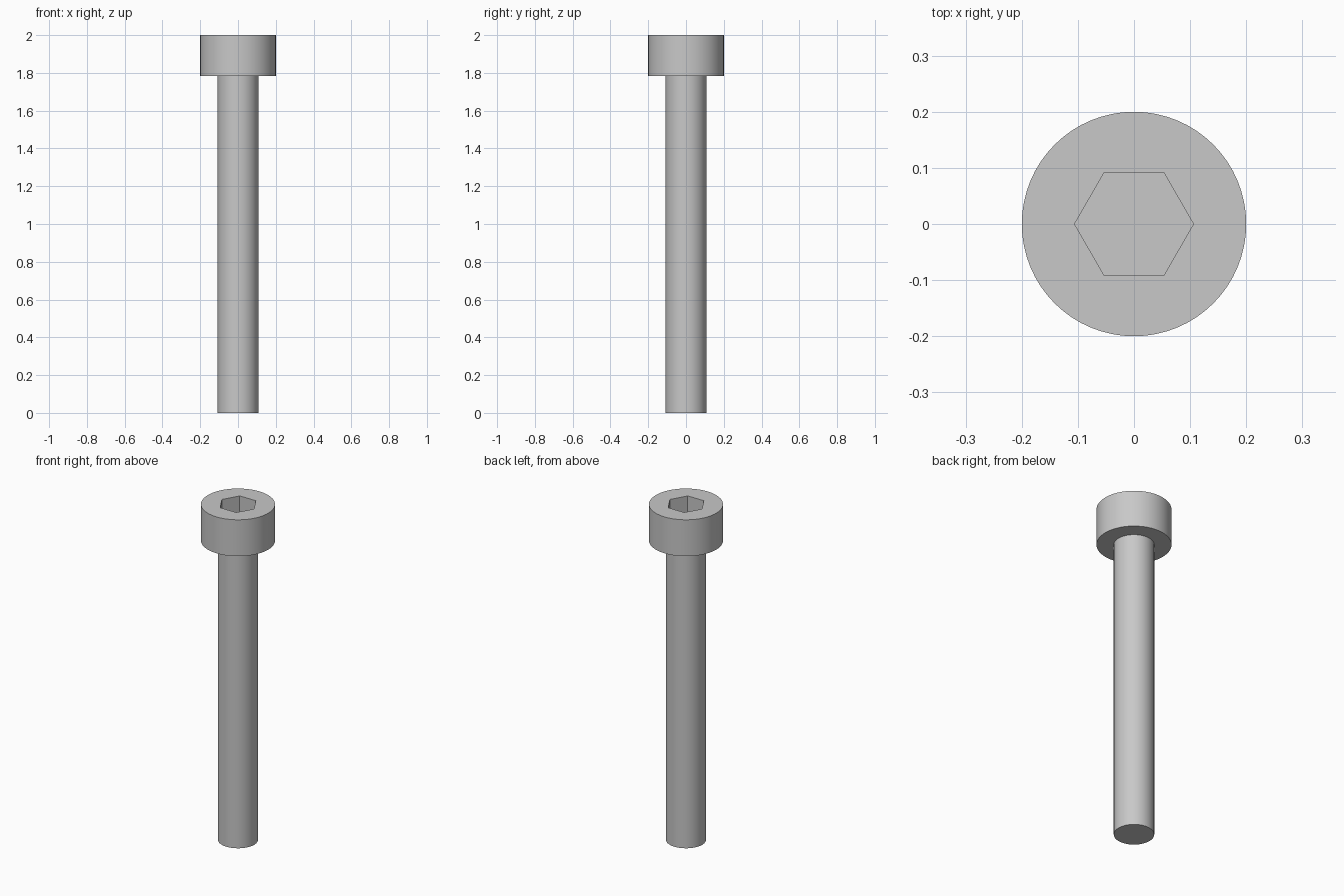
import bpy, bmesh, math
from mathutils import Matrix

cube = bpy.data.objects.get("Cube")
if cube:
    bpy.data.objects.remove(cube, do_unlink=True)

SHANK_R, HEAD_R, SOCKET_R = 0.108, 0.2, 0.106
HEAD_Z, TOP_Z, SOCKET_DEPTH = 1.783, 2.0, 0.11
SEGMENTS = 64

steel = bpy.data.materials.new("grey_steel")
steel.use_nodes = True
grey = (0.58, 0.58, 0.58, 1)
steel.diffuse_color = grey
steel.node_tree.nodes["Principled BSDF"].inputs["Base Color"].default_value = grey


def add_object(name, bm):
    bmesh.ops.recalc_face_normals(bm, faces=bm.faces)
    mesh = bpy.data.meshes.new(name)
    bm.to_mesh(mesh)
    bm.free()
    mesh.materials.append(steel)
    obj = bpy.data.objects.new(name, mesh)
    bpy.context.collection.objects.link(obj)
    return obj


# Bolt body: shank and cylindrical head turned from one profile
bm = bmesh.new()
profile = [(0, 0), (SHANK_R, 0), (SHANK_R, HEAD_Z), (HEAD_R, HEAD_Z), (HEAD_R, TOP_Z), (0, TOP_Z)]
verts = [bm.verts.new((r, 0, z)) for r, z in profile]
edges = [bm.edges.new(pair) for pair in zip(verts, verts[1:])]
bmesh.ops.spin(bm, geom=verts + edges, cent=(0, 0, 0), axis=(0, 0, 1),
               angle=math.tau, steps=SEGMENTS, use_merge=True)
bmesh.ops.remove_doubles(bm, verts=bm.verts, dist=0.0001)
# Merge the fans of triangles into clean flat caps
bmesh.ops.dissolve_limit(bm, angle_limit=0.01, verts=bm.verts, edges=bm.edges)
bolt = add_object("socket_head_bolt", bm)

# Hexagonal drive socket, corners pointing left and right
bm = bmesh.new()
bmesh.ops.create_cone(bm, cap_ends=True, segments=6, radius1=SOCKET_R, radius2=SOCKET_R,
                      depth=SOCKET_DEPTH * 2,
                      matrix=Matrix.Translation((0, 0, TOP_Z)) @ Matrix.Rotation(math.pi / 6, 4, "Z"))
# Turn so that a corner lies on the x axis
corner = bm.verts[:][0].co
bmesh.ops.rotate(bm, verts=bm.verts, cent=(0, 0, 0),
                 matrix=Matrix.Rotation(-math.atan2(corner.y, corner.x), 3, "Z"))
cutter = add_object("socket_cutter", bm)
cutter.hide_render = True

cut = bolt.modifiers.new("hex_socket", "BOOLEAN")
cut.operation = "DIFFERENCE"
cut.solver = "EXACT"
cut.object = cutter

bpy.ops.object.select_all(action="DESELECT")
bolt.select_set(True)
bpy.context.view_layer.objects.active = bolt
bpy.ops.object.modifier_apply(modifier=cut.name)
bpy.data.objects.remove(cutter, do_unlink=True)
bpy.ops.object.shade_smooth_by_angle(angle=math.radians(30))
